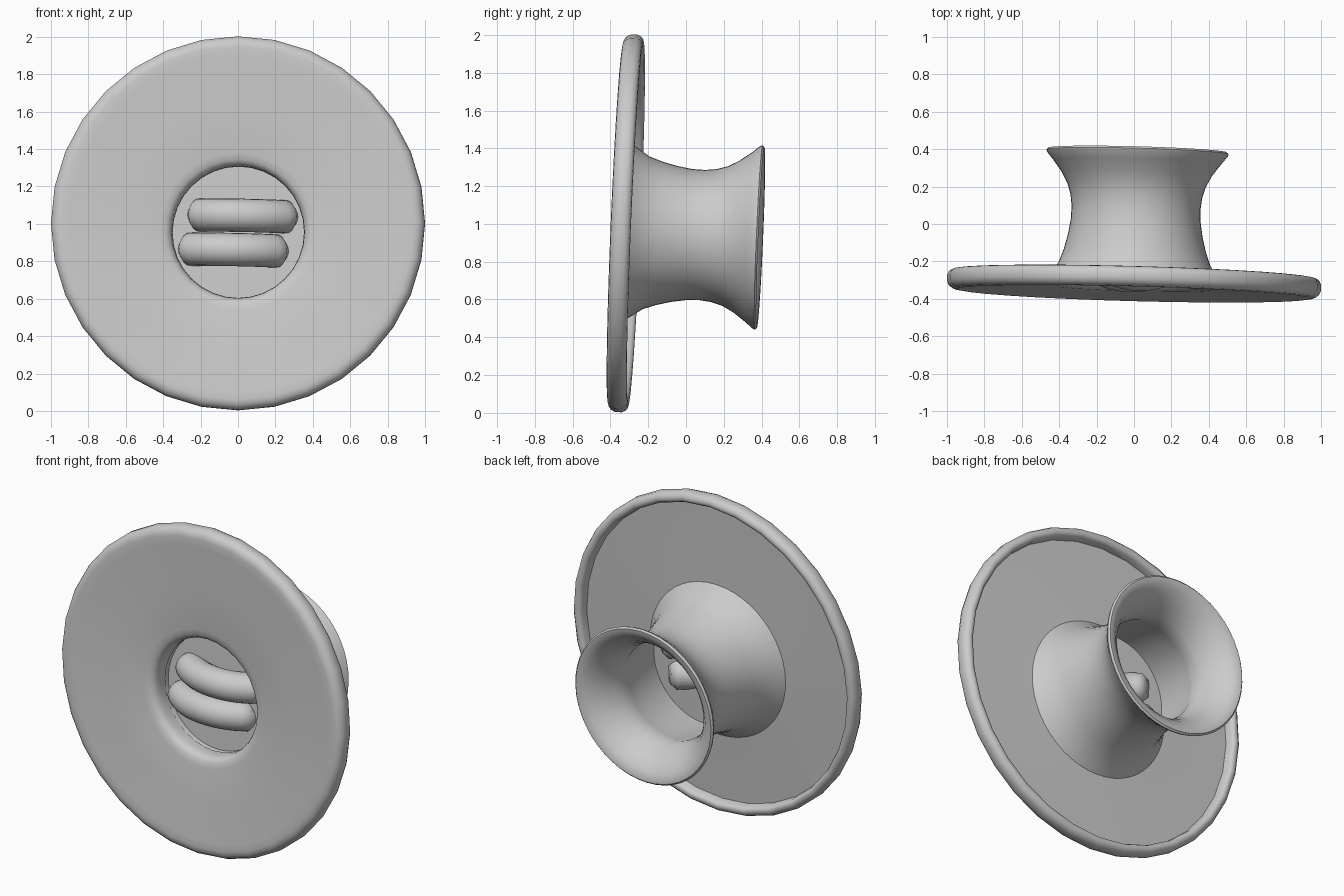
import bpy, bmesh, math
from mathutils import Matrix, Vector

if "Cube" in bpy.data.objects:
    bpy.data.objects.remove(bpy.data.objects["Cube"])

# The whole assembly leans slightly; local axis runs along +y from the disc centre
PLACE = (Matrix.Translation((0, -0.32, 1.003))
         @ Matrix.Rotation(-0.027, 4, 'Z') @ Matrix.Rotation(-0.042, 4, 'X'))
DROP = -0.045          # hole and neck sit a little below the disc centre


def finish(name, rings, closed, angle=50):
    """Skin a list of vertex rings; closed joins last to first, else caps the ends."""
    bm = bmesh.new()
    vs = [[bm.verts.new(p) for p in ring] for ring in rings]
    n = len(vs[0])
    for i in range(len(vs) if closed else len(vs) - 1):
        a, b = vs[i], vs[(i + 1) % len(vs)]
        for j in range(n):
            k = (j + 1) % n
            bm.faces.new((a[j], a[k], b[k], b[j]))
    if not closed:
        bm.faces.new(vs[0])
        bm.faces.new(vs[-1])
    bmesh.ops.recalc_face_normals(bm, faces=bm.faces[:])
    mesh = bpy.data.meshes.new(name)
    bm.to_mesh(mesh)
    bm.free()
    ob = bpy.data.objects.new(name, mesh)
    bpy.context.collection.objects.link(ob)
    bpy.ops.object.select_all(action='DESELECT')
    ob.select_set(True)
    bpy.context.view_layer.objects.active = ob
    bpy.ops.object.shade_smooth_by_angle(angle=math.radians(angle))
    ob.matrix_world = PLACE
    return ob


def lathe(name, profile, n, drop, closed=True):
    """Revolve (radius, y) points about y; drop(r) shifts each ring in z."""
    rings = []
    for r, y in profile:
        rings.append([Vector((r * math.sin(t), y, r * math.cos(t) + drop(r)))
                      for t in (2 * math.pi * j / n for j in range(n))])
    return finish(name, rings, closed)


# Dished disc with rounded rim and an off-centre, soft-lipped hole
lathe("flange_disc", [
    (0.352, 0.09), (0.352, 0.05), (0.356, 0.02), (0.366, 0.0), (0.385, -0.013),
    (0.42, -0.02), (0.65, -0.034), (0.90, -0.050), (0.945, -0.053), (0.97, -0.049),
    (0.99, -0.034), (1.0, -0.012), (1.0, 0.022), (0.992, 0.04), (0.978, 0.052),
    (0.962, 0.055), (0.947, 0.05), (0.938, 0.035), (0.934, -0.005), (0.65, 0.0),
    (0.44, 0.008), (0.40, 0.09)],
    32, lambda r: DROP * max(0, min(1, (0.95 - r) / 0.55)))

# Hourglass neck with a rolled trumpet mouth
lathe("flared_neck", [
    (0.36, 0.05), (0.40, 0.0), (0.484, 0.0), (0.452, 0.04), (0.405, 0.11), (0.38, 0.18),
    (0.36, 0.26), (0.347, 0.34), (0.345, 0.41), (0.352, 0.47), (0.37, 0.53),
    (0.402, 0.59), (0.45, 0.655), (0.483, 0.695), (0.488, 0.708), (0.478, 0.718),
    (0.455, 0.716), (0.42, 0.695), (0.38, 0.655), (0.345, 0.60), (0.32, 0.54),
    (0.308, 0.48), (0.318, 0.44), (0.33, 0.34), (0.345, 0.24), (0.355, 0.12)],
    48, lambda r: DROP)

# Plate closing the bore behind the hole
lathe("back_plate", [(0.36, 0.125), (0.36, 0.14)], 48, lambda r: DROP, closed=False)


# Two bent bars with bevelled ends, bulging forward out of the plate
def bent_bar(name, x, z, radius=0.35, tube=0.089, half=math.radians(47)):
    rings = []
    for i in range(17):
        a = -half + 2 * half * i / 16
        size = tube * (0.6 if i in (0, 16) else 1)
        out = Vector((math.sin(a), -math.cos(a), 0))
        mid = Vector((x, 0.05 + radius, z)) + out * radius
        rings.append([mid + size * (out * math.cos(t) + Vector((0, 0, math.sin(t))))
                      for t in (2 * math.pi * j / 20 for j in range(20))])
    for ring in rings:
        for p in ring:
            p.z -= 0.02 * (p.x - x)
    finish(name, rings, False)


bent_bar("upper_bar", 0.022, 0.045)
bent_bar("lower_bar", -0.028, -0.138)
